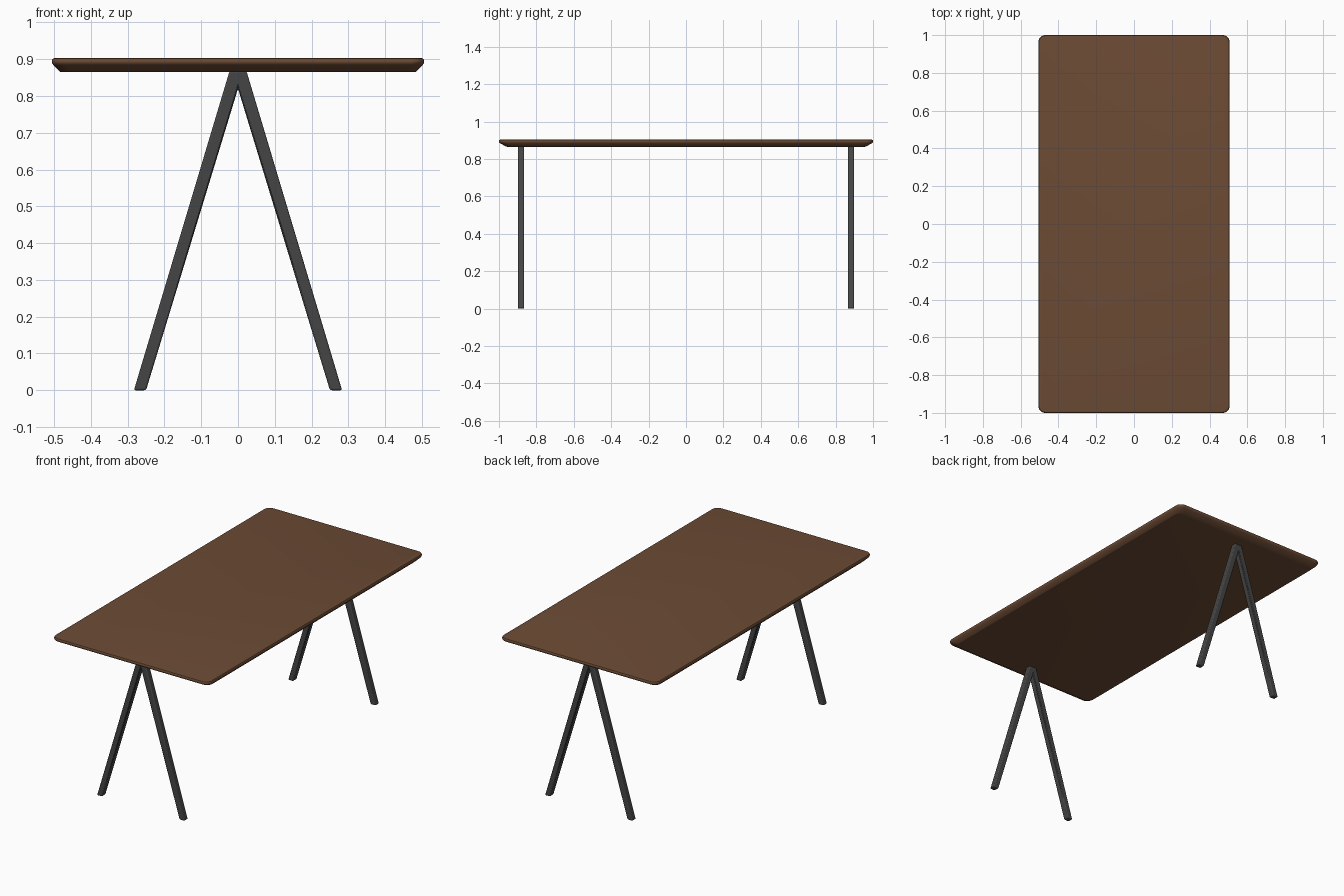
import bpy, bmesh, math

if "Cube" in bpy.data.objects:
    bpy.data.objects.remove(bpy.data.objects["Cube"])


def make_object(name, bm, color, bevel=0):
    bmesh.ops.recalc_face_normals(bm, faces=bm.faces[:])
    me = bpy.data.meshes.new(name)
    bm.to_mesh(me)
    bm.free()
    ob = bpy.data.objects.new(name, me)
    bpy.context.collection.objects.link(ob)
    mat = bpy.data.materials.new(name + "_material")
    mat.diffuse_color = color
    mat.use_nodes = True
    mat.node_tree.nodes["Principled BSDF"].inputs["Base Color"].default_value = mat.diffuse_color
    me.materials.append(mat)
    if bevel:
        mod = ob.modifiers.new("rounded_edges", 'BEVEL')
        mod.width = bevel
        mod.segments = 3
        mod.limit_method = 'ANGLE'
        mod.angle_limit = math.radians(25)
    bpy.ops.object.select_all(action='DESELECT')
    ob.select_set(True)
    bpy.context.view_layer.objects.active = ob
    bpy.ops.object.shade_smooth_by_angle(angle=math.radians(35))
    return ob


def rounded_rect(hx, hy, r, steps=8):
    pts = []
    for k, (sx, sy) in enumerate([(1, 1), (-1, 1), (-1, -1), (1, -1)]):
        for i in range(steps + 1):
            a = math.pi / 2 * (k + i / steps)
            pts.append((sx * (hx - r) + r * math.cos(a),
                        sy * (hy - r) + r * math.sin(a)))
    return pts


# Tabletop: stacked rounded outlines, undercut towards the bottom
# (half width, half length, height)
LEVELS = [(0.481, 0.957, 0.865), (0.484, 0.962, 0.866), (0.502, 0.994, 0.884),
          (0.505, 0.999, 0.889), (0.506, 1.0, 0.894), (0.505, 0.999, 0.899),
          (0.503, 0.997, 0.902), (0.499, 0.993, 0.903)]
bm = bmesh.new()
rings = [[bm.verts.new((x, y, z)) for x, y in rounded_rect(hx, hy, 0.036)]
         for hx, hy, z in LEVELS]
for lo, hi in zip(rings, rings[1:]):
    for i in range(len(lo)):
        j = (i + 1) % len(lo)
        bm.faces.new((lo[i], lo[j], hi[j], hi[i]))
bm.faces.new(rings[0][::-1])
bm.faces.new(rings[-1])
make_object("tabletop", bm, (0.15, 0.07, 0.035, 1))

# A-frame legs at both ends
PROFILE = [(-0.283, 0), (-0.25, 0), (0, 0.82), (0.25, 0), (0.283, 0),
           (0.023, 0.868), (-0.023, 0.868)]
DEPTH = 0.034
for name, yc in (("front_leg_frame", -0.882), ("back_leg_frame", 0.882)):
    bm = bmesh.new()
    face = bm.faces.new([bm.verts.new((x, yc - DEPTH / 2, z)) for x, z in PROFILE])
    ext = bmesh.ops.extrude_face_region(bm, geom=[face])
    bmesh.ops.translate(bm, vec=(0, DEPTH, 0),
                        verts=[v for v in ext["geom"] if isinstance(v, bmesh.types.BMVert)])
    make_object(name, bm, (0.06, 0.06, 0.06, 1), bevel=0.005)
